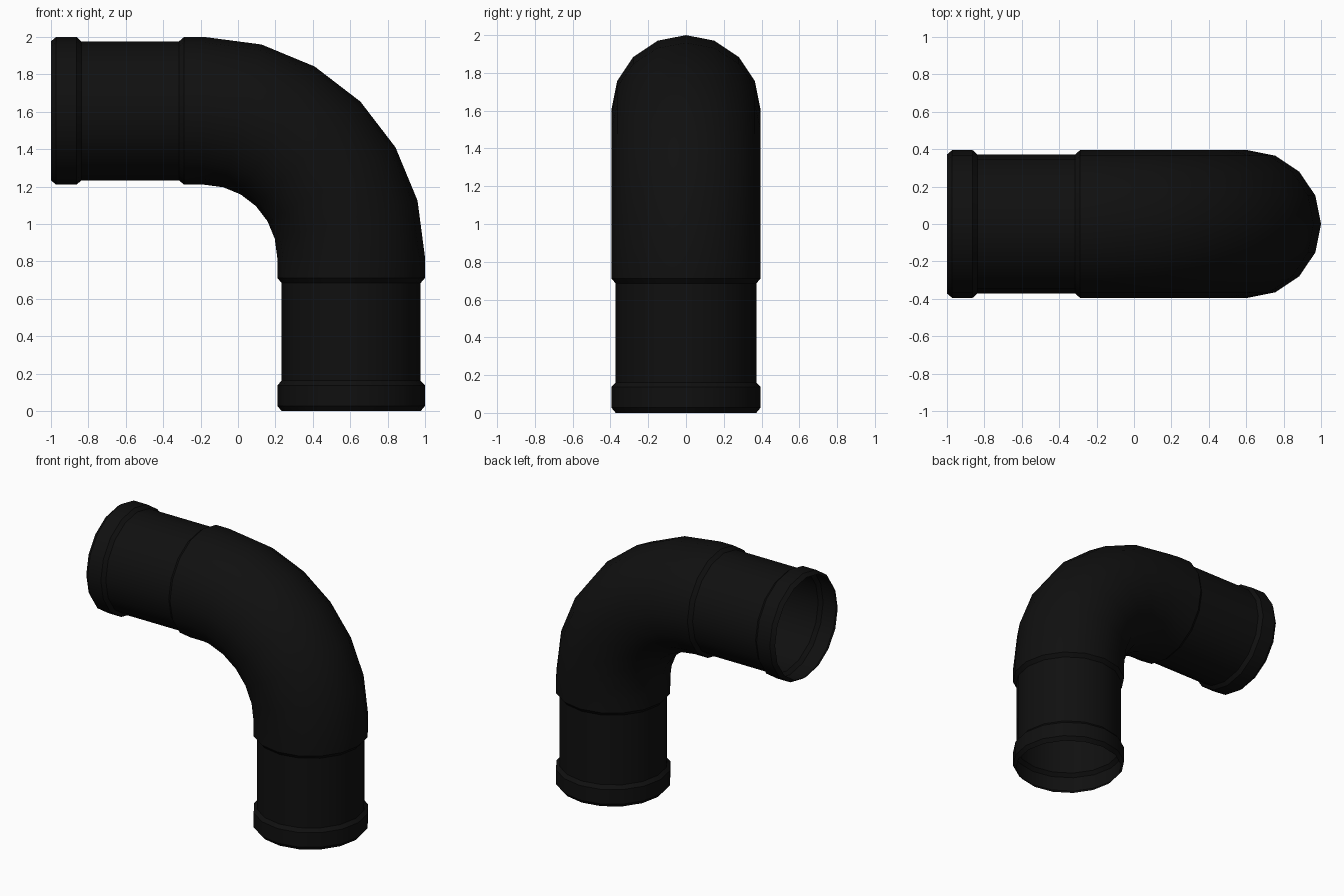
import bpy, bmesh, math
from mathutils import Vector

if "Cube" in bpy.data.objects:
    bpy.data.objects.remove(bpy.data.objects["Cube"])

SIDES = 16
R_BEND = 0.785                      # centreline radius of the bend
BEND_X, BEND_Z = -0.18, 0.82        # centre of the bend
R_PIPE, R_WIDE = 0.372, 0.395

# Straight end: (distance from the mouth, radius), with collar and step
END = [(0.0, R_PIPE), (0.028, R_WIDE), (0.137, R_WIDE), (0.162, R_PIPE),
       (0.685, R_PIPE), (0.712, R_WIDE)]

black = bpy.data.materials.new("black plastic")
black.diffuse_color = (0.005, 0.005, 0.005, 1)
black.use_nodes = True
black.node_tree.nodes["Principled BSDF"].inputs["Base Color"].default_value = black.diffuse_color

# Rings along the path: (centre, angle of the ring's outward direction, radius)
rings = [(Vector((BEND_X + R_BEND, 0, d)), 0.0, r) for d, r in END]
for i in range(7):
    a = math.radians(15 * i)
    c = Vector((BEND_X + R_BEND * math.cos(a), 0, BEND_Z + R_BEND * math.sin(a)))
    rings.append((c, a, R_WIDE))
rings += [(Vector((-1 + d, 0, BEND_Z + R_BEND)), math.pi / 2, r)
          for d, r in reversed(END)]

# Open elbow pipe skinned through the rings
bm = bmesh.new()
loops = []
for c, a, r in rings:
    out = Vector((math.cos(a), 0, math.sin(a)))
    side = Vector((0, 1, 0))
    loops.append([bm.verts.new(c + r * (out * math.cos(t) + side * math.sin(t)))
                  for t in (2 * math.pi * k / SIDES for k in range(SIDES))])
for lo, hi in zip(loops, loops[1:]):
    for k in range(SIDES):
        n = (k + 1) % SIDES
        bm.faces.new((lo[k], lo[n], hi[n], hi[k]))

mesh = bpy.data.meshes.new("elbow_pipe")
bm.to_mesh(mesh)
bm.free()
mesh.materials.append(black)
pipe = bpy.data.objects.new("elbow_pipe", mesh)
bpy.context.collection.objects.link(pipe)

# Smooth round walls, crisp collar edges
bpy.context.view_layer.objects.active = pipe
pipe.select_set(True)
bpy.ops.object.shade_smooth_by_angle(angle=math.radians(32))
